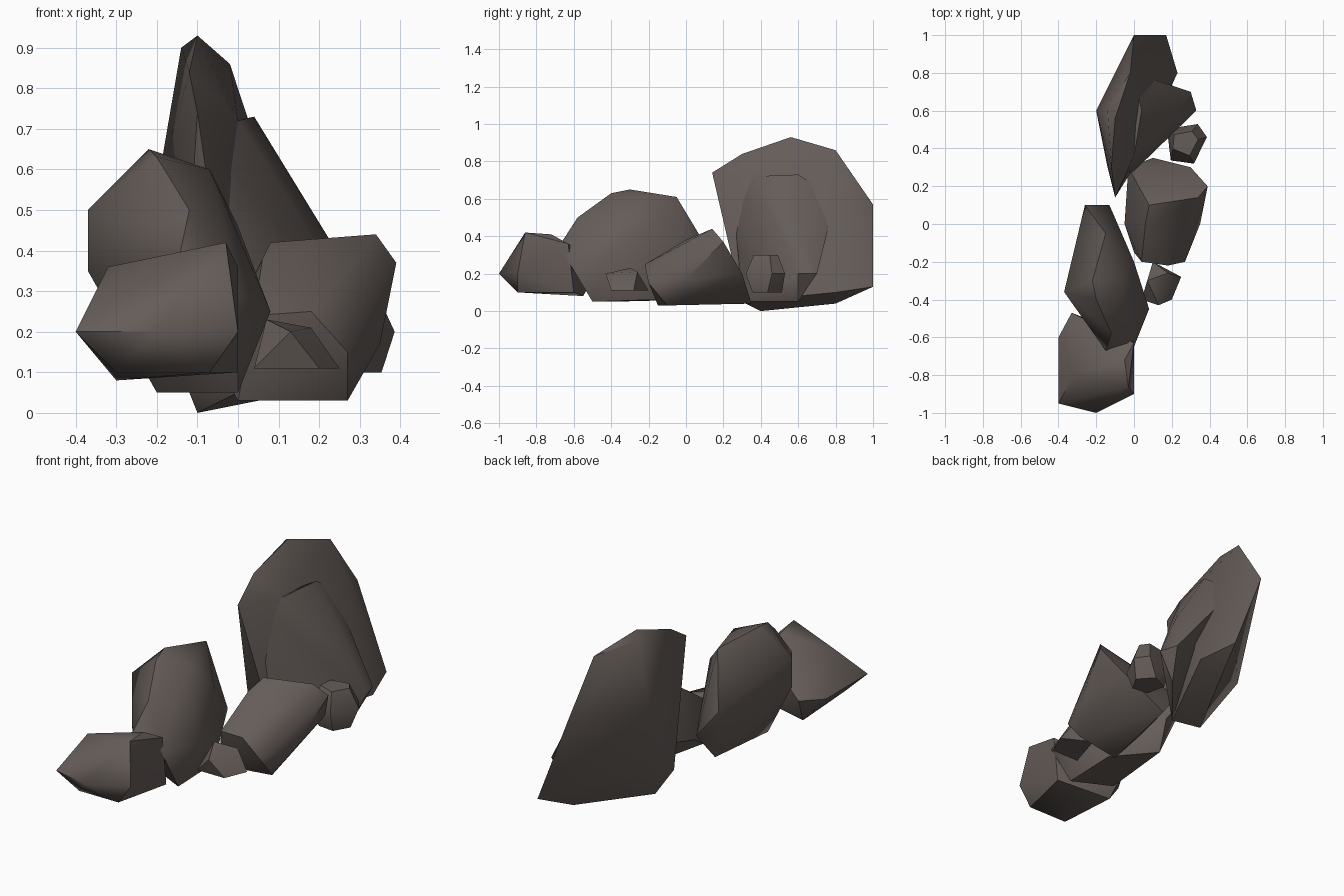
import bpy
import bmesh
import math
import random
from mathutils import Vector

cube = bpy.data.objects.get("Cube")
if cube:
    bpy.data.objects.remove(cube, do_unlink=True)

# One warm grey-brown stone colour for the whole cluster
stone = bpy.data.materials.new("brown grey stone")
stone.use_nodes = True
colour = (.13, .107, .098, 1)
stone.diffuse_color = colour
for node in stone.node_tree.nodes:
    if node.type == 'BSDF_PRINCIPLED':
        node.inputs["Base Color"].default_value = colour
        node.inputs["Roughness"].default_value = .9


def rock(name, *corners):
    """Stretch a chiselled stone skin around a few corner points."""
    bm = bmesh.new()
    for corner in corners:
        bm.verts.new(corner)
    bmesh.ops.convex_hull(bm, input=bm.verts)
    loose = [vert for vert in bm.verts if not vert.link_faces]
    bmesh.ops.delete(bm, geom=loose, context='VERTS')
    bmesh.ops.recalc_face_normals(bm, faces=bm.faces)
    mesh = bpy.data.meshes.new(name)
    bm.to_mesh(mesh)
    bm.free()
    mesh.materials.append(stone)
    obj = bpy.data.objects.new(name, mesh)
    bpy.context.collection.objects.link(obj)
    # Soft planes, crisp ridges
    bpy.ops.object.select_all(action='DESELECT')
    obj.select_set(True)
    bpy.context.view_layer.objects.active = obj
    bpy.ops.object.shade_smooth_by_angle(angle=math.radians(45))


def pebble(name, centre, size, seed):
    """Make a small stone from a wide belt between two narrower ones."""
    chance = random.Random(seed)
    corners = []
    for level, reach in ((-1, .7), (0, 1), (1, .6)):
        for step in range(5):
            turn = math.tau * step / 5 + chance.uniform(-.3, .3)
            spoke = Vector((reach * math.cos(turn), reach * math.sin(turn), level))
            corners.append(Vector(centre) + spoke * Vector(size))
    rock(name, *corners)


# Tall leaning slab at the back
rock("tall_slab",
     (-.1, .14, .74), (-.12, .3, .84), (-.14, .6, .9), (-.1, .56, .93),
     (-.02, .8, .86), (0, 1, .57), (.17, 1, .13), (.23, .8, .1),
     (.1, .8, .04), (-.2, .6, .55), (-.18, .6, .2), (-.14, .3, .1),
     (-.1, .4, 0), (0, .3, .05), (0, .36, .72))

# Sloping shoulder that widens the foot of the slab
rock("slab_shoulder",
     (-.1, .24, .7), (0, .36, .72), (.04, .6, .73), (.23, .6, .42),
     (.33, .6, .2), (.3, .7, .2), (.25, .6, .05), (0, .28, .3),
     (0, .3, .05), (0, .8, .6))

# Rounded boulder in the middle
rock("middle_boulder",
     (-.22, -.3, .65), (-.2, -.4, .63), (-.15, -.05, .61), (-.07, -.3, .6),
     (-.37, -.36, .5), (-.37, -.36, .35), (-.26, .1, .36), (-.13, .1, .2),
     (0, -.2, .46), (.08, -.45, .25), (0, -.65, .3), (-.15, -.67, .36),
     (-.12, -.58, .5), (0, -.5, .05), (-.2, -.4, .05), (-.17, 0, .06),
     (0, -.2, .06))

# Wedge shaped block at the front
rock("front_block",
     (-.4, -.95, .2), (-.2, -1, .2), (0, -.9, .2), (-.03, -.86, .42),
     (-.05, -.72, .41), (0, -.63, .36), (-.32, -.8, .36), (-.33, -.47, .22),
     (-.4, -.6, .2), (-.3, -.9, .1), (-.07, -.9, .1), (-.3, -.55, .08),
     (0, -.6, .1))

# Squat boulder on the left side
rock("left_boulder",
     (.34, .14, .44), (.39, .2, .37), (.08, .1, .42), (.06, 0, .38),
     (.18, -.22, .25), (.04, -.2, .24), (.27, -.2, .15), (.35, 0, .17),
     (.27, -.1, .03), (0, -.15, .03), (-.05, 0, .12), (-.03, .3, .2),
     (.3, .3, .2), (.1, .35, .04))

# Pebbles wedged between the large stones
rock("front_pebble",
     (.07, -.3, .23), (.18, -.26, .21), (.25, -.28, .11), (.2, -.4, .11),
     (.13, -.43, .2), (.04, -.4, .11), (.1, -.2, .11))
pebble("back_pebble", (.27, .43, .2), (.12, .12, .1), seed=5)
